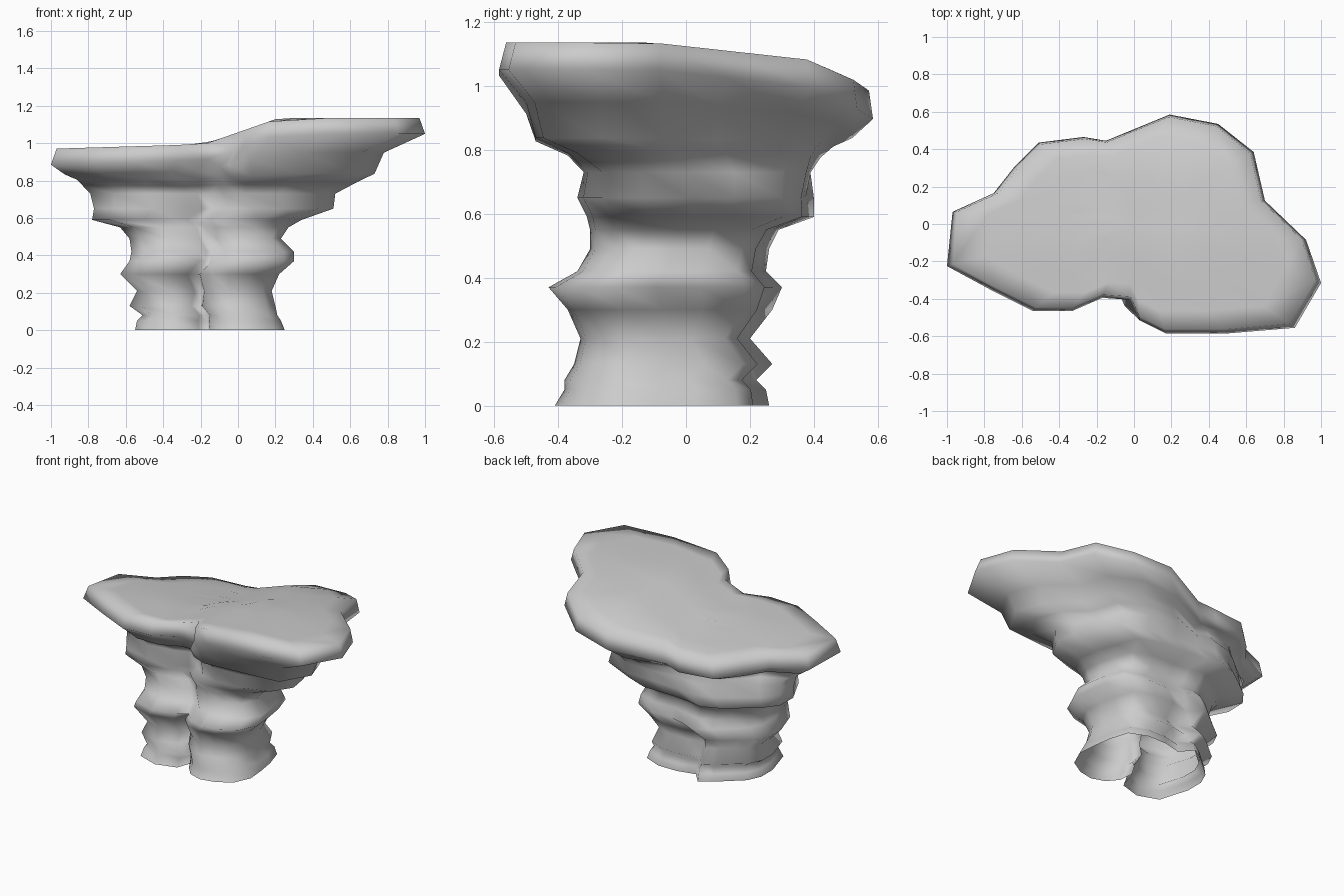
import bpy
import bmesh

default_cube = bpy.data.objects.get("Cube")
if default_cube:
    bpy.data.objects.remove(default_cube, do_unlink=True)


def make_material(name, colour):
    material = bpy.data.materials.new(name)
    material.use_nodes = True
    material.diffuse_color = colour
    shader = material.node_tree.nodes["Principled BSDF"]
    shader.inputs["Base Color"].default_value = colour
    shader.inputs["Roughness"].default_value = 0.9
    return material


# Plan outline of the overhanging cap, clockwise from the right-hand tip
cap_outline = [
    (-1, -.22), (-.97, .07), (-.75, .17), (-.64, .31), (-.51, .44), (-.27, .47),
    (-.15, .45), (.19, .59), (.45, .54), (.64, .39), (.7, .13), (.92, -.08),
    (1, -.31), (.86, -.55), (.5, -.58), (.17, -.58), (.03, -.51), (-.02, -.4),
    (-.17, -.39), (-.33, -.46), (-.54, -.46), (-.76, -.35)]

# Matching outline of the two-lobed stem, with a crease at front and back
stem_outline = [
    (-.55, -.14), (-.55, -.02), (-.51, .07), (-.43, .14), (-.35, .21), (-.27, .26),
    (-.2, .18), (-.08, .21), (.06, .21), (.18, .16), (.22, .03), (.24, -.1),
    (.25, -.22), (.2, -.33), (.1, -.39), (0, -.41), (-.09, -.38), (-.15, -.31),
    (-.16, -.21), (-.21, -.35), (-.35, -.39), (-.49, -.34)]
crease_points = (6, 18)
crease_top = .35

# Strata: height, x range, y range, share of cap shape, share of top slope
strata = [
    (0, -.55, .25, -.41, .26, 0, 0),
    (.05, -.54, .23, -.38, .25, 0, 0),
    (.08, -.51, .21, -.38, .22, 0, 0),
    (.13, -.58, .2, -.35, .27, 0, 0),
    (.21, -.54, .18, -.33, .2, 0, 0),
    (.3, -.63, .22, -.37, .27, 0, 0),
    (.37, -.58, .3, -.43, .3, 0, 0),
    (.42, -.57, .3, -.34, .25, 0, 0),
    (.49, -.58, .23, -.3, .26, 0, 0),
    (.55, -.63, .27, -.3, .29, .05, 0),
    (.59, -.78, .34, -.31, .4, .1, 0),
    (.65, -.77, .51, -.34, .4, .1, 0),
    (.73, -.79, .52, -.32, .39, .3, 0),
    (.78, -.83, .63, -.37, .42, .75, .1),
    (.82, -.86, .73, -.47, .46, 1, .2),
    (.89, -.93, .78, -.5, .52, 1, .7),
    (.965, -1, 1, -.585, .585, 1, 1)]


def top_height(x, y):
    """Top surface: a raised left half, falling away towards the back."""
    step = min(max((x + .18) / .4, 0), 1)
    fall = .11 * max(y + .1, 0) + .33 * max(y - .38, 0)
    return .995 + .14 * step + .03 * min(x + .17, 0) - fall


def stem_shape(z):
    """Stem outline, with the creases filled in above the lower strata."""
    points = list(stem_outline)
    if z > crease_top:
        for i in crease_points:
            before, after = points[i - 1], points[i + 1]
            points[i] = tuple((a + b) / 2 for a, b in zip(before, after))
    return points


def fit(values, low, high):
    start, end = min(values), max(values)
    return [low + (v - start) / (end - start) * (high - low) for v in values]


def stratum_ring(z, x_low, x_high, y_low, y_high, blend, slope):
    pairs = list(zip(stem_shape(z), cap_outline))
    xs = fit([s[0] + (c[0] - s[0]) * blend for s, c in pairs], x_low, x_high)
    ys = fit([s[1] + (c[1] - s[1]) * blend for s, c in pairs], y_low, y_high)
    return [(x, y, z + slope * (top_height(x, y) - 1.05)) for x, y in zip(xs, ys)]


def top_ring(scale):
    points = [(x * scale, y * scale) for x, y in cap_outline]
    return [(x, y, top_height(x, y)) for x, y in points]


# Loft the strata and the top surface into one rock, open underneath
rings = [stratum_ring(*layer) for layer in strata]
rings += [top_ring(scale) for scale in (.97, .8, .6, .4, .2)]
bm = bmesh.new()
loops = [[bm.verts.new(point) for point in ring] for ring in rings]
count = len(cap_outline)
for lower, upper in zip(loops, loops[1:]):
    for i in range(count):
        j = (i + 1) % count
        bm.faces.new((lower[i], lower[j], upper[j], upper[i]))
centre = bm.verts.new((0, 0, top_height(0, 0)))
for i in range(count):
    bm.faces.new((loops[-1][i], loops[-1][(i + 1) % count], centre))
bmesh.ops.recalc_face_normals(bm, faces=bm.faces)
for face in bm.faces:
    face.smooth = True

mesh = bpy.data.meshes.new("overhanging_rock")
bm.to_mesh(mesh)
bm.free()
mesh.materials.append(make_material("stone grey", (.6, .6, .6, 1)))
rock = bpy.data.objects.new("overhanging_rock", mesh)
bpy.context.collection.objects.link(rock)
